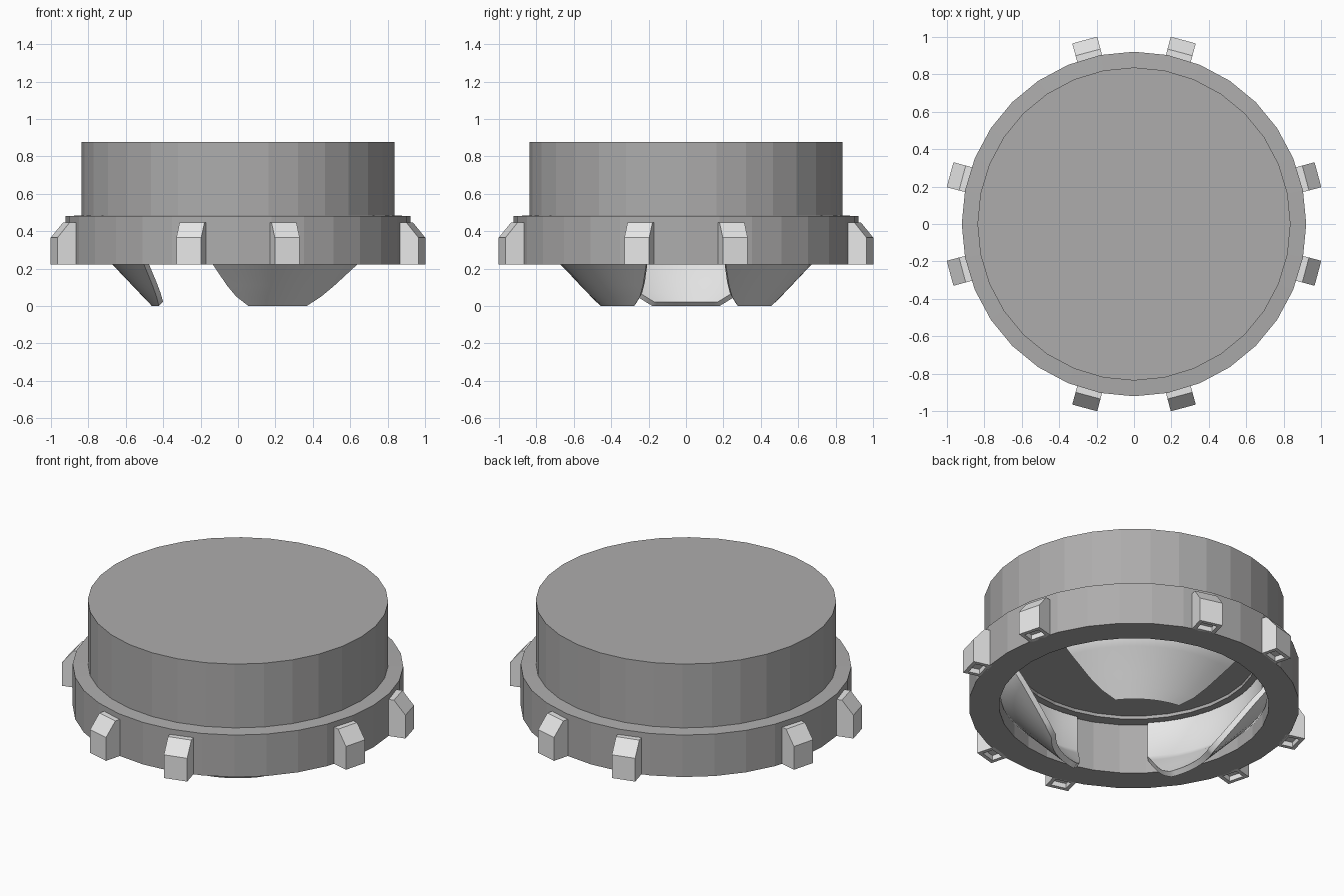
import bpy, bmesh, math

if "Cube" in bpy.data.objects:
    bpy.data.objects.remove(bpy.data.objects["Cube"])


def material(name, rgb):
    m = bpy.data.materials.new(name)
    m.diffuse_color = (*rgb, 1.0)
    m.use_nodes = True
    m.node_tree.nodes["Principled BSDF"].inputs["Base Color"].default_value = m.diffuse_color
    return m


body_grey = material("body grey", (0.42, 0.415, 0.415))
light_grey = material("light grey", (0.80, 0.80, 0.80))


def finish(name, bm, mat):
    bmesh.ops.recalc_face_normals(bm, faces=bm.faces)
    me = bpy.data.meshes.new(name)
    bm.to_mesh(me)
    bm.free()
    me.materials.append(mat)
    ob = bpy.data.objects.new(name, me)
    bpy.context.collection.objects.link(ob)
    return ob


def polar(r, a, z):
    return (r * math.cos(a), r * math.sin(a), z)


# Cap and open ring: one revolved profile, 32 sides
SIDES = 32
profile = [(0.837, 0.877), (0.837, 0.485), (0.921, 0.48), (0.921, 0.222),
           (0.752, 0.222), (0.752, 0.53), (0.685, 0.53), (0.685, 0.55)]
bm = bmesh.new()
rings = [[bm.verts.new(polar(r, 2 * math.pi * i / SIDES, z)) for i in range(SIDES)]
         for r, z in profile]
for a, b in zip(rings, rings[1:]):
    for i in range(SIDES):
        j = (i + 1) % SIDES
        bm.faces.new((a[i], a[j], b[j], b[i]))
bm.faces.new(rings[0])
bm.faces.new(rings[-1])
finish("cap_body", bm, body_grey)


# Grip lugs: chamfered blocks with a shallow slot in the underside
def lug(index, angle):
    pts = [(0.905, 0.222), (1.018, 0.222), (1.018, 0.365), (0.95, 0.447), (0.905, 0.447)]
    bm = bmesh.new()
    sides = [[bm.verts.new((r, s * 0.069, z)) for r, z in pts] for s in (-1, 1)]
    n = len(pts)
    bm.faces.new(sides[0])
    bm.faces.new(sides[1])
    for i in range(n):
        j = (i + 1) % n
        bm.faces.new((sides[0][i], sides[0][j], sides[1][j], sides[1][i]))
    bmesh.ops.recalc_face_normals(bm, faces=bm.faces)
    under = [f for f in bm.faces if f.normal.z < -0.9]
    bmesh.ops.inset_region(bm, faces=under, thickness=0.032)
    bmesh.ops.inset_region(bm, faces=under, thickness=0.001, depth=-0.03)
    finish(f"grip_lug_{index}", bm, light_grey).rotation_euler.z = angle


for k in range(4):
    for s in (-1, 1):
        lug(2 * k + (s > 0), math.radians(90 * k + 15 * s))


# Inner flaps: curved tabs lining the wall, then leaning inward to the floor
def flap(index, angle):
    # outer radius, height, half angle in degrees
    rows = [(0.745, 0.525, 44), (0.745, 0.295, 44), (0.67, 0.22, 41.5),
            (0.565, 0.11, 36), (0.508, 0.05, 31), (0.46, 0.0, 23)]
    inner = [(0.72, 0.525), (0.72, 0.31), (0.645, 0.24), (0.54, 0.13),
             (0.483, 0.07), (0.435, 0.022)]
    steps = 12
    bm = bmesh.new()

    def sheet(rz):
        return [[bm.verts.new(polar(r, math.radians(h * (2 * i / steps - 1)), z))
                 for i in range(steps + 1)] for (r, z), (_, _, h) in zip(rz, rows)]

    out, inn = sheet([(r, z) for r, z, _ in rows]), sheet(inner)
    for g in (out, inn):
        for a, b in zip(g, g[1:]):
            for i in range(steps):
                bm.faces.new((a[i], a[i + 1], b[i + 1], b[i]))
    for k in (0, -1):
        for i in range(steps):
            bm.faces.new((out[k][i], out[k][i + 1], inn[k][i + 1], inn[k][i]))
        for j in range(len(rows) - 1):
            bm.faces.new((out[j][k], out[j + 1][k], inn[j + 1][k], inn[j][k]))
    ob = finish(f"inner_flap_{index}", bm, light_grey)
    ob.rotation_euler.z = angle
    bpy.ops.object.select_all(action='DESELECT')
    ob.select_set(True)
    bpy.context.view_layer.objects.active = ob
    bpy.ops.object.shade_smooth_by_angle(angle=math.radians(50))


for k in range(3):
    flap(k, math.radians(60 + 120 * k))
